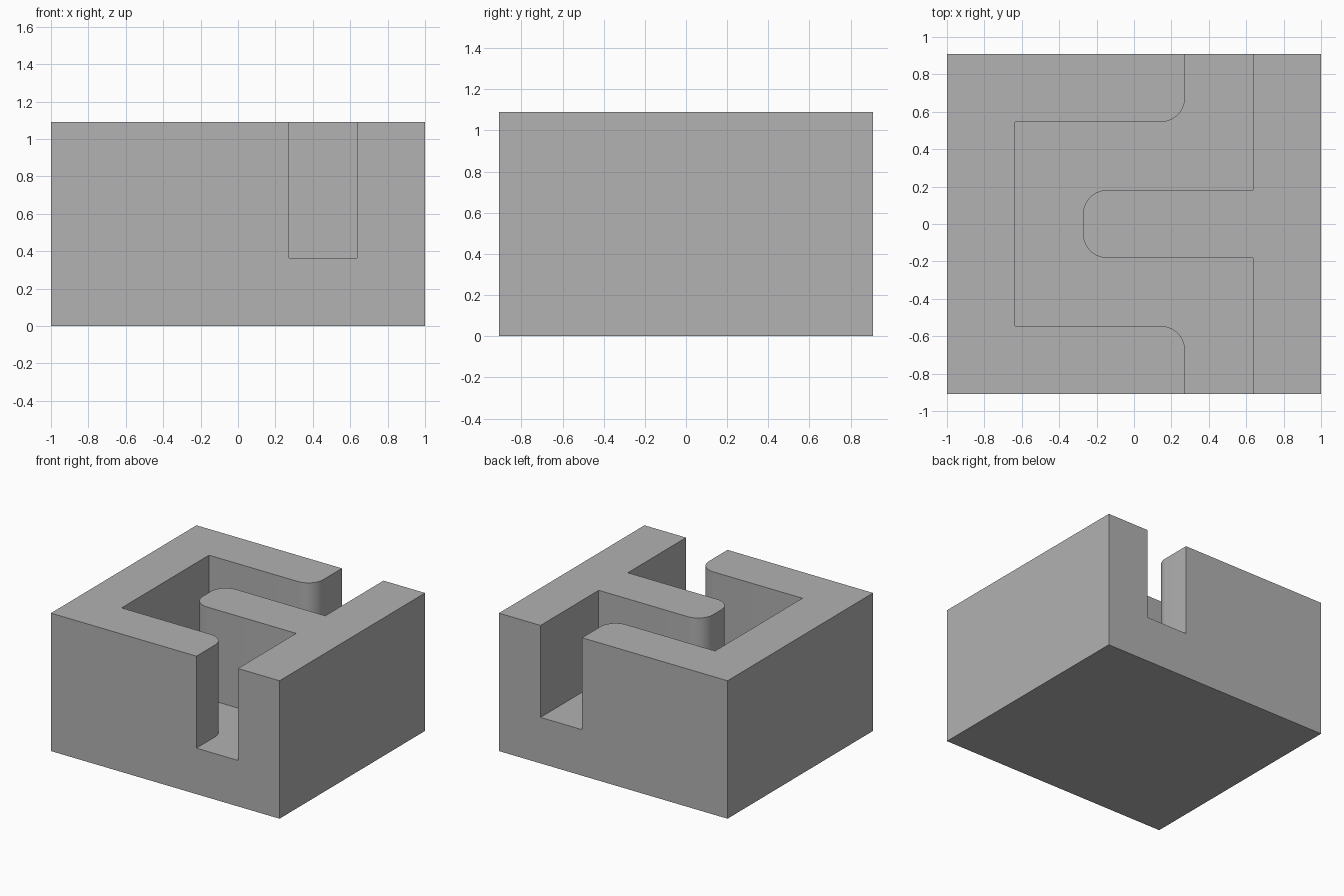
import bpy, bmesh, math
from mathutils import Vector

default = bpy.data.objects.get("Cube")
if default:
    bpy.data.objects.remove(default, do_unlink=True)

U = 2 / 11          # grid module of the block
R = 0.13            # fillet radius of the convex groove corners

# Single plain grey
grey = bpy.data.materials.new("plain grey")
grey.use_nodes = True
grey.diffuse_color = (0.445, 0.445, 0.445, 1)
grey.node_tree.nodes["Principled BSDF"].inputs["Base Color"].default_value = grey.diffuse_color


def prism(name, outline, z0, z1):
    """Extrude a flat outline from z0 to z1."""
    bm = bmesh.new()
    face = bm.faces.new([bm.verts.new((x, y, z0)) for x, y in outline])
    top = bmesh.ops.extrude_face_region(bm, geom=[face])["geom"]
    verts = [v for v in top if isinstance(v, bmesh.types.BMVert)]
    bmesh.ops.translate(bm, verts=verts, vec=(0, 0, z1 - z0))
    bmesh.ops.recalc_face_normals(bm, faces=bm.faces)
    mesh = bpy.data.meshes.new(name)
    bm.to_mesh(mesh)
    bm.free()
    mesh.materials.append(grey)
    obj = bpy.data.objects.new(name, mesh)
    bpy.context.collection.objects.link(obj)
    return obj


def rounded(corners, steps=12):
    """Replace right-angle corners that carry a radius with arcs."""
    out = []
    for i, (x, y, r) in enumerate(corners):
        p = Vector((x, y))
        if not r:
            out.append(p)
            continue
        a = (Vector(corners[i - 1][:2]) - p).normalized() * r
        b = (Vector(corners[(i + 1) % len(corners)][:2]) - p).normalized() * r
        for k in range(steps + 1):
            t = math.pi / 2 * k / steps
            out.append(p + a * (1 - math.sin(t)) + b * (1 - math.cos(t)))
    return out


def mirrored(points):
    return [(x, -y, r) for x, y, r in reversed(points)]


# Solid block
block = prism("grooved_block", [(-1, -5 * U), (1, -5 * U), (1, 5 * U), (-1, 5 * U)], 0, 6 * U)

# Winding groove: inner side wraps the tongue, outer side follows the C wall
inner = [(3.5 * U, 6 * U, 0), (3.5 * U, U, 0), (-1.5 * U, U, R)]
outer = [(-3.5 * U, 3 * U, 0), (1.5 * U, 3 * U, R), (1.5 * U, 6 * U, 0)]
groove = rounded(inner + mirrored(inner) + mirrored(outer) + outer)
cutter = prism("groove_cutter", groove, 2 * U, 7 * U)
cutter.hide_render = True

# Cut the groove and discard the cutter
bpy.context.view_layer.objects.active = block
block.select_set(True)
cut = block.modifiers.new("groove", "BOOLEAN")
cut.operation = "DIFFERENCE"
cut.solver = "EXACT"
cut.object = cutter
bpy.ops.object.modifier_apply(modifier=cut.name)
bpy.data.objects.remove(cutter, do_unlink=True)

# Smooth fillets, sharp edges elsewhere
bpy.ops.object.shade_smooth_by_angle(angle=math.radians(30))
